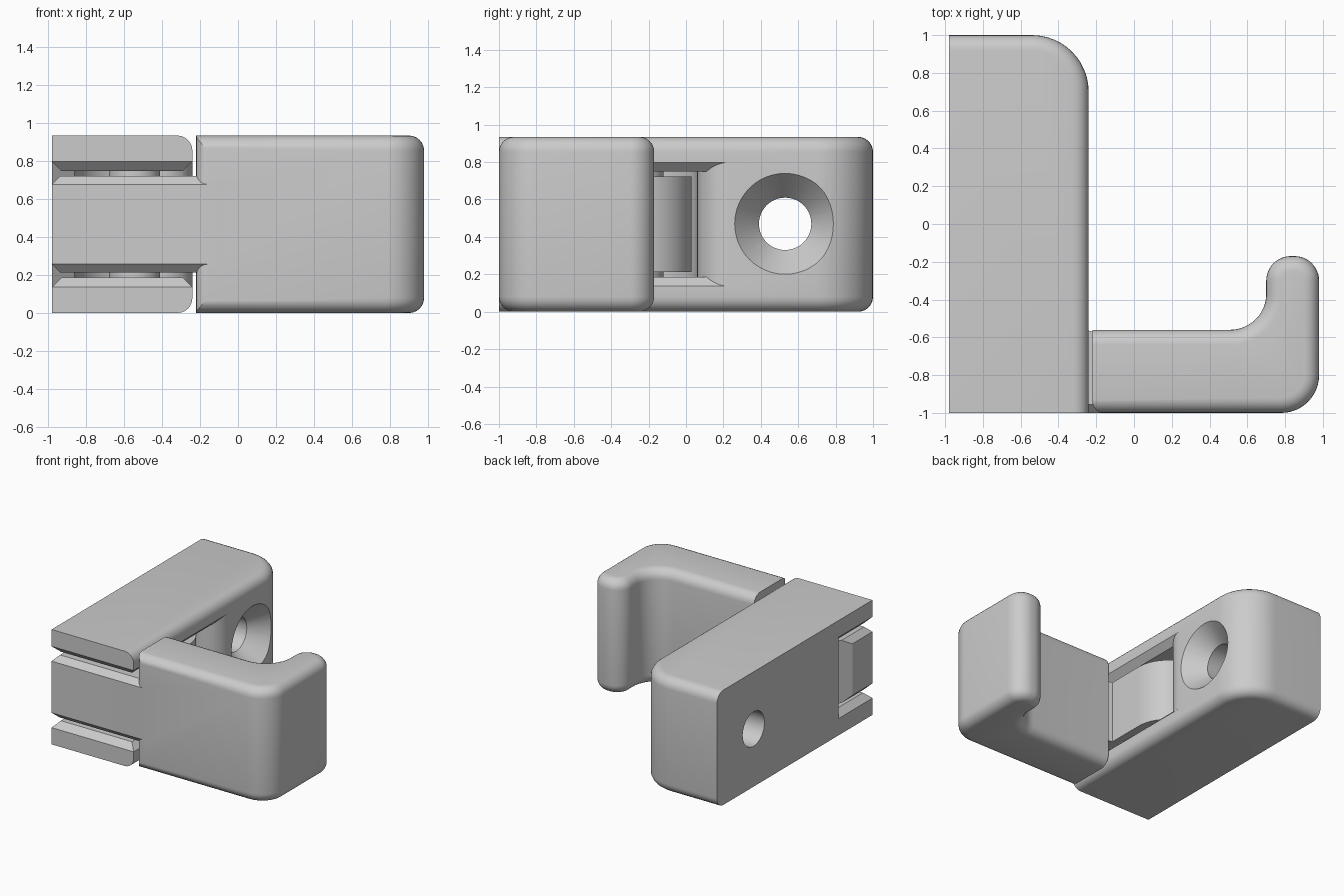
import bpy, bmesh
from math import sin, cos, radians
from mathutils import Vector

if "Cube" in bpy.data.objects:
    bpy.data.objects.remove(bpy.data.objects["Cube"])

H = 0.935            # overall height
MID = H / 2          # mid height of the hinge
LEFT, INNER = -0.98, -0.24
PIVOT = (-0.545, -0.255)

grey = bpy.data.materials.new("light_grey")
grey.use_nodes = True
grey.diffuse_color = (0.6, 0.6, 0.6, 1)
grey.node_tree.nodes["Principled BSDF"].inputs["Base Color"].default_value = (0.6, 0.6, 0.6, 1)


def arc(cx, cy, r, start, end, n=12):
    """Points along an arc, angles in degrees."""
    angles = [radians(start + (end - start) * i / n) for i in range(n + 1)]
    return [(cx + r * cos(a), cy + r * sin(a)) for a in angles]


def prism(name, outline, low, high, axis="z", edge_rule=None, offset=0.08, segments=6):
    """Extrude an outline along an axis; bevel the edges chosen by edge_rule."""
    place = {"z": lambda a, b, c: (a, b, c),     # outline in x, y
             "y": lambda a, b, c: (a, c, b),     # outline in x, z
             "x": lambda a, b, c: (c, a, b)}[axis]  # outline in y, z
    bm = bmesh.new()
    face = bm.faces.new([bm.verts.new(place(a, b, low)) for a, b in outline])
    ext = bmesh.ops.extrude_face_region(bm, geom=[face])
    moved = [g for g in ext["geom"] if isinstance(g, bmesh.types.BMVert)]
    bmesh.ops.translate(bm, verts=moved, vec=Vector(place(0, 0, high - low)))
    bmesh.ops.recalc_face_normals(bm, faces=bm.faces)
    if edge_rule:
        rims = [e for e in bm.edges
                if abs(e.verts[0].co.z - e.verts[1].co.z) < 1e-5
                and edge_rule((e.verts[0].co + e.verts[1].co) / 2)]
        bmesh.ops.bevel(bm, geom=rims, offset=offset, segments=segments,
                        profile=0.5, affect="EDGES", clamp_overlap=False)
        bmesh.ops.recalc_face_normals(bm, faces=bm.faces)
    mesh = bpy.data.meshes.new(name)
    bm.to_mesh(mesh)
    bm.free()
    obj = bpy.data.objects.new(name, mesh)
    bpy.context.collection.objects.link(obj)
    mesh.materials.append(grey)
    return obj


def combine(obj, other, operation="DIFFERENCE"):
    """Apply a boolean and discard the other object."""
    other.hide_render = True
    mod = obj.modifiers.new("combine", "BOOLEAN")
    mod.operation = operation
    mod.solver = "EXACT"
    mod.object = other
    bpy.context.view_layer.objects.active = obj
    bpy.ops.object.modifier_apply(modifier=mod.name)
    bpy.data.objects.remove(other)


# Wall block with one rounded corner and soft rims
base = prism("wall_block",
             [(LEFT, -1), (INNER, -1)] + arc(-0.54, 0.7, 0.3, 0, 90) + [(LEFT, 1)],
             0, H, edge_rule=lambda m: m.x > LEFT + 0.01 and m.y > -0.99)

# Hinge slot: round pocket, flared mouth, opening through the far side
slot_outline = ([(-1.2, -1.2), (0, -1.2), (0, 0.23)]
                + arc(-0.41, 0.23, 0.17, 0, -90)
                + arc(PIVOT[0], PIVOT[1], 0.315, 90, 180)
                + [(-0.86, -0.45), (LEFT, -0.56), (-1.2, -0.56)])
HALF = 0.281         # half height of the slot


def wedge(edge, outward):
    """Flared section that chamfers the slot where it meets a face."""
    inner, outer = edge - outward * 0.05, edge + outward * 0.05
    return [(inner, MID - HALF), (outer, MID - HALF - 0.1),
            (outer, MID + HALF + 0.1), (inner, MID + HALF)]


for edge, outward, axis, low, high in ((INNER, 1, "y", -1.3, 0.5),
                                       (LEFT, -1, "y", -1.3, 0.5),
                                       (-1, -1, "x", -1.3, 0.3)):
    flare = prism("flare_cutter", wedge(edge, outward), low, high, axis)
    combine(flare, prism("slot_mask", slot_outline, 0.02, H - 0.02), "INTERSECT")
    combine(base, flare)
combine(base, prism("slot_cutter", slot_outline, MID - HALF, MID + HALF))

# Countersunk screw hole
combine(base, prism("hole_cutter", arc(0.53, 0.47, 0.14, 0, 352.5, 47), -1.2, 0.2, "x"))
bpy.ops.mesh.primitive_cone_add(vertices=48, radius1=0.14, radius2=0.313, depth=0.2,
                                location=(INNER - 0.05, 0.53, 0.47),
                                rotation=(0, radians(90), 0))
combine(base, bpy.context.object)

# Hook plate with upturned tip
hook = prism("hook",
             [(-0.22, -1)] + arc(0.78, -0.8, 0.2, -90, 0)
             + arc(0.85, -0.3, 0.13, 0, 90) + arc(0.83, -0.3, 0.13, 90, 180)
             + arc(0.51, -0.37, 0.19, 0, -90) + [(-0.22, -0.56)],
             0, H, edge_rule=lambda m: m.x > -0.21)
combine(hook, prism("corner_cutter",
                    [(-0.3, -1.1), (-0.16, -1.1)] + arc(-0.16, -0.94, 0.06, -90, -180, 6)
                    + [(-0.3, -0.94)], -0.1, H + 0.1))

# Hinge arm with round barrel, chamfered on its front and end
arm = prism("hinge_arm",
            [(LEFT, -1), (-0.1, -1), (-0.1, -0.6), (-0.26, -0.56)]
            + arc(PIVOT[0], PIVOT[1], 0.285, 0, 180, 24)
            + [(-0.83, -0.5), (LEFT, -0.74)],
            MID - 0.255, MID + 0.255,
            edge_rule=lambda m: m.y < -0.99 or m.x < LEFT + 0.01,
            offset=0.045, segments=1)
combine(hook, arm, "UNION")

# Hinge pin bridging the gaps above and below the barrel
pin = prism("hinge_pin", arc(PIVOT[0], PIVOT[1], 0.135, 0, 348.75, 31),
            MID - 0.3, MID + 0.3)

# Smooth the rounded parts, keep crisp edges
bpy.ops.object.select_all(action="DESELECT")
for obj in (base, hook, pin):
    obj.select_set(True)
bpy.context.view_layer.objects.active = base
bpy.ops.object.shade_smooth_by_angle(angle=radians(30))
